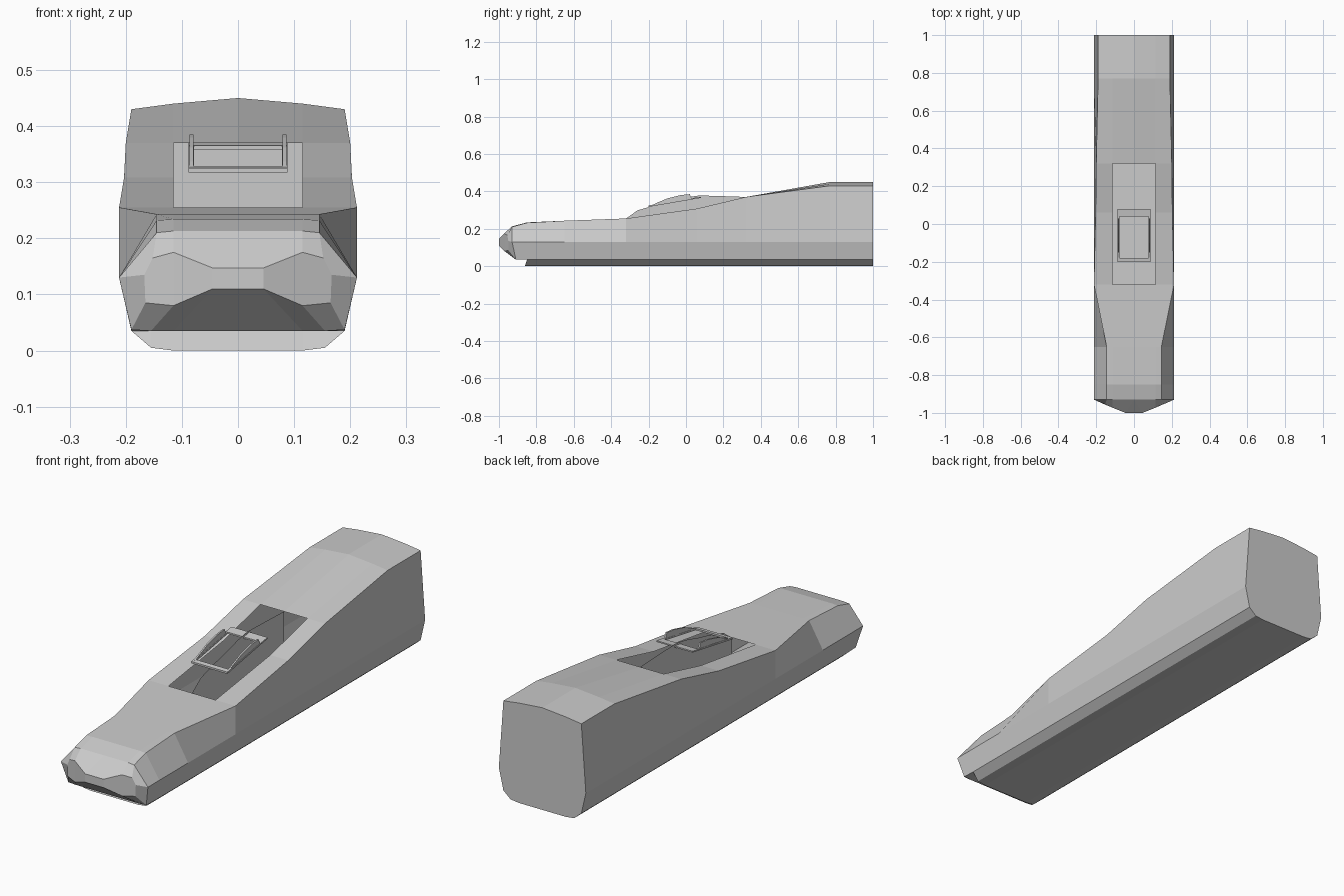
import bpy, bmesh

if "Cube" in bpy.data.objects:
    bpy.data.objects.remove(bpy.data.objects["Cube"])

grey = bpy.data.materials.new("light_grey")
grey.diffuse_color = (0.6, 0.6, 0.6, 1)
grey.use_nodes = True
grey.node_tree.nodes["Principled BSDF"].inputs["Base Color"].default_value = grey.diffuse_color


def finish(bm, name, recalc=True):
    bmesh.ops.remove_doubles(bm, verts=bm.verts, dist=0.0005)
    if recalc:
        bmesh.ops.recalc_face_normals(bm, faces=bm.faces)
    me = bpy.data.meshes.new(name)
    bm.to_mesh(me)
    bm.free()
    me.materials.append(grey)
    ob = bpy.data.objects.new(name, me)
    bpy.context.collection.objects.link(ob)
    return ob


def prism(name, profile, x0, x1):
    """Side profile (y, z) extruded from x0 to x1."""
    bm = bmesh.new()
    a = [bm.verts.new((x0, y, z)) for y, z in profile]
    b = [bm.verts.new((x1, y, z)) for y, z in profile]
    n = len(profile)
    bm.faces.new(a)
    bm.faces.new(b)
    for i in range(n):
        bm.faces.new((a[i], a[(i + 1) % n], b[(i + 1) % n], b[i]))
    return finish(bm, name)


def section(y, tx, tz, mid, ridge, keel=True):
    """Half cross-section, from the floor up to the top centre."""
    ky = -0.86 if (keel and y < -0.8) else y
    floor = [(0.115, ky, 0), (0.155, ky, 0.005)] if keel else \
            [(0.115, y, 0.035), (0.155, y, 0.035)]
    return floor + [(0.19, y, 0.035), (0.212, y, 0.13), (tx, y, tz),
                    (0.115, y, mid), (0, y, ridge)]


# Hull: nose rings, then sections to the tall square tail
rings = [
    [(0.045, -1, 0.11), (0.115, -0.97, 0.08), (0.165, -0.95, 0.085), (0.167, -0.95, 0.135),
     (0.152, -0.955, 0.165), (0.115, -0.972, 0.175), (0.045, -1, 0.147)],
    [(0.115, -0.91, 0.035), (0.155, -0.91, 0.035), (0.19, -0.91, 0.037), (0.212, -0.93, 0.13),
     (0.145, -0.93, 0.21), (0.115, -0.93, 0.213), (0, -0.93, 0.213)],
    section(-0.85, 0.145, 0.232, 0.234, 0.234, keel=False),
    section(-0.85, 0.145, 0.232, 0.234, 0.234),
    section(-0.65, 0.145, 0.243, 0.243, 0.243),
    section(-0.32, 0.212, 0.255, 0.255, 0.255),
    section(0.06, 0.203, 0.308, 0.308, 0.308),
    section(0.32, 0.2, 0.37, 0.37, 0.37),
    section(0.77, 0.19, 0.43, 0.44, 0.45),
    section(1.0, 0.19, 0.43, 0.44, 0.45),
]
bm = bmesh.new()
loops = []
for half in rings:
    full = half + [(-x, y, z) for x, y, z in reversed(half)]
    loops.append([bm.verts.new(p) for p in full])
n = len(loops[0])
for r, (a, b) in enumerate(zip(loops, loops[1:])):
    for i in range(n):
        if r in (5, 6) and i in (5, 6, 7):   # open cockpit
            continue
        j = (i + 1) % n
        bm.faces.new((a[i], a[j], b[j], b[i]))
bm.faces.new(loops[-1])
for ids in ((0, 6, 7, 13), (0, 1, 5, 6), (1, 2, 3, 4, 5),
            (13, 12, 8, 7), (12, 11, 10, 9, 8)):   # nose face
    bm.faces.new([loops[0][i] for i in ids])
finish(bm, "hull")

# Thin upright sheet on the centre line of the cockpit
crest = [(-0.32, 0.255), (-0.26, 0.298), (-0.18, 0.322), (-0.08, 0.345),
         (0.0, 0.367), (0.07, 0.378), (0.18, 0.375), (0.32, 0.37)]
bm = bmesh.new()
bm.faces.new([bm.verts.new((0, y, z)) for y, z in crest + [(0.32, 0.1), (-0.32, 0.1)]])
finish(bm, "cockpit_sheet", recalc=False)

# Windscreen frame: sloping rails with arched fins, and two cross bars
rail = [(-0.2, 0.317), (0.08, 0.365), (0.08, 0.371), (-0.2, 0.325)]
fin = [(-0.19, 0.322), (0.03, 0.362), (0.02, 0.385), (-0.03, 0.38),
       (-0.1, 0.362), (-0.16, 0.337)]
for side, s in (("left", -1), ("right", 1)):
    prism("frame_rail_" + side, rail, s * 0.078, s * 0.088)
    prism("frame_fin_" + side, fin, s * 0.079, s * 0.086)
prism("frame_front_bar", [(-0.2, 0.317), (-0.18, 0.32), (-0.18, 0.328), (-0.2, 0.325)], -0.088, 0.088)
prism("frame_back_bar", [(0.04, 0.358), (0.08, 0.365), (0.08, 0.371), (0.04, 0.365)], -0.088, 0.088)
